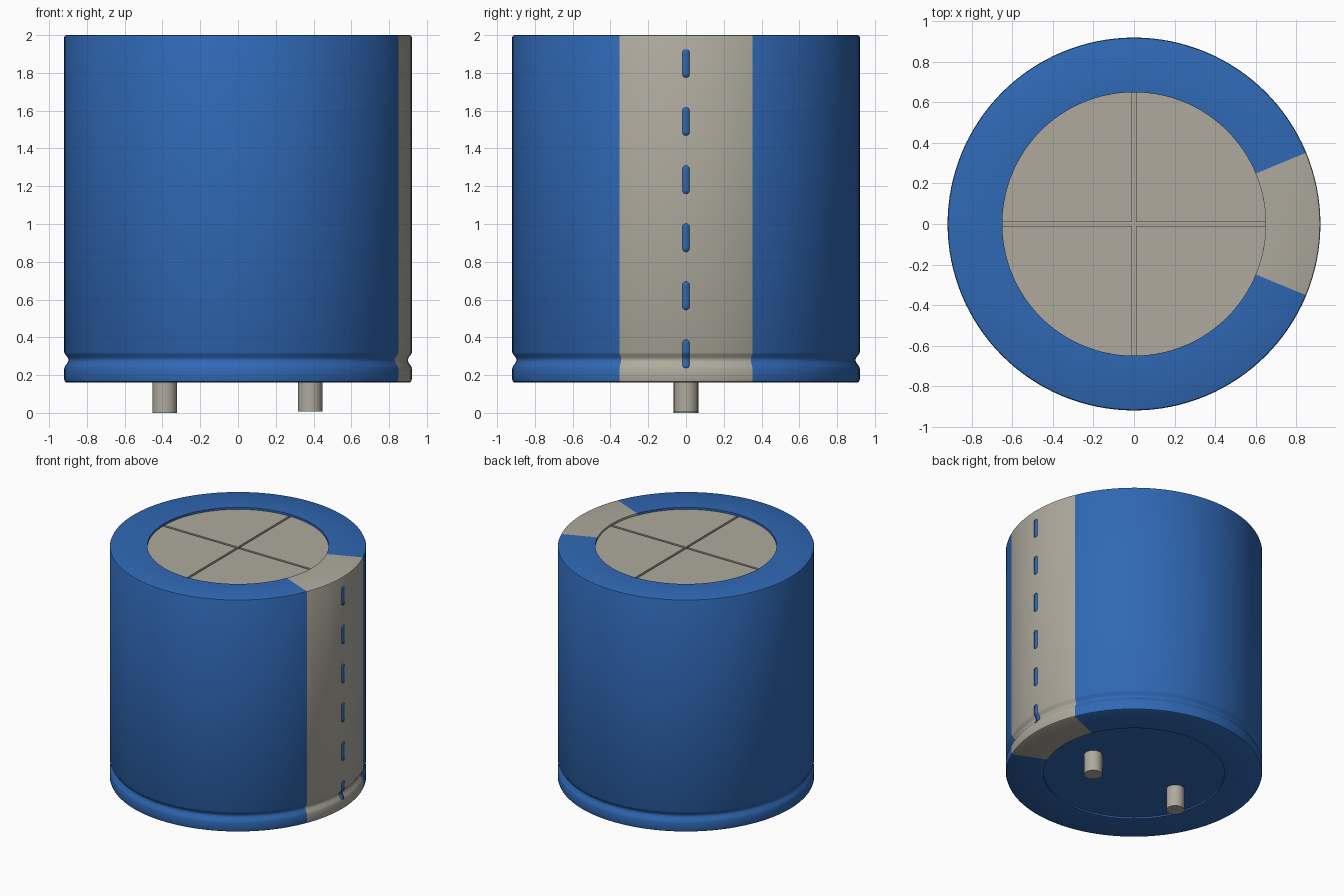
import bpy, bmesh
from math import sin, cos, pi, sqrt, radians

cube = bpy.data.objects.get("Cube")
if cube:
    bpy.data.objects.remove(cube)


def material(name, rgb):
    m = bpy.data.materials.new(name)
    m.use_nodes = True
    m.diffuse_color = (*rgb, 1)
    m.node_tree.nodes["Principled BSDF"].inputs["Base Color"].default_value = (*rgb, 1)
    return m


blue = material("sleeve blue", (0.029, 0.139, 0.462))
grey = material("warm grey", (0.425, 0.402, 0.338))

R, INNER, BASE, TOP = 0.92, 0.65, 0.16, 2.0
SEGMENTS = 128
STRIPE = radians(22.5)


def finish(name, bm, mats, smooth=True):
    bmesh.ops.recalc_face_normals(bm, faces=bm.faces)
    mesh = bpy.data.meshes.new(name)
    bm.to_mesh(mesh)
    bm.free()
    for m in mats:
        mesh.materials.append(m)
    ob = bpy.data.objects.new(name, mesh)
    bpy.context.collection.objects.link(ob)
    if smooth:
        bpy.ops.object.select_all(action='DESELECT')
        ob.select_set(True)
        bpy.context.view_layer.objects.active = ob
        bpy.ops.object.shade_smooth_by_angle(angle=radians(35))
    return ob


def cylinder(name, radius, z0, z1, x, mat, sides):
    bm = bmesh.new()
    bmesh.ops.create_cone(bm, cap_ends=True, segments=sides, radius1=radius,
                          radius2=radius, depth=z1 - z0)
    bmesh.ops.translate(bm, verts=bm.verts, vec=(x, 0, (z0 + z1) / 2))
    return finish(name, bm, [mat])


# Sleeve: outer wall with crimped groove, rolled edges and inward lips
wall = [(R - 0.014, BASE), (R - 0.004, BASE + 0.005), (R, BASE + 0.016),
        (R, 0.235), (R - 0.006, 0.25), (R - 0.019, 0.267), (R - 0.023, 0.28),
        (R - 0.019, 0.293), (R - 0.006, 0.308), (R, 0.32),
        (R, TOP - 0.01), (R - 0.003, TOP - 0.003), (R - 0.01, TOP)]
profile = [(INNER, BASE + 0.03), (INNER, BASE)] + wall + [(INNER, TOP), (INNER, TOP - 0.05)]

bm = bmesh.new()
rings = []
for i in range(SEGMENTS):
    a = 2 * pi * i / SEGMENTS
    rings.append([bm.verts.new((r * cos(a), r * sin(a), z)) for r, z in profile])
for i, ring in enumerate(rings):
    after = rings[(i + 1) % SEGMENTS]
    middle = (i + 0.5) * 2 * pi / SEGMENTS
    for j in range(len(profile) - 1):
        f = bm.faces.new((ring[j], after[j], after[j + 1], ring[j + 1]))
        f.material_index = int(min(middle, 2 * pi - middle) < STRIPE)
finish("sleeve", bm, [blue, grey])

# Recessed end plates
cylinder("bottom_plate", INNER, BASE + 0.012, BASE + 0.03, 0, blue, SEGMENTS)
cylinder("vent_floor", INNER, TOP - 0.05, TOP - 0.035, 0, grey, SEGMENTS)

# Four raised quarters leave a cross-shaped vent groove between them
gap = 0.009
bm = bmesh.new()
for q in range(4):
    start = gap / INNER
    arc = [start + (pi / 2 - 2 * start) * k / 32 for k in range(33)]
    outline = [(gap, gap)] + [(INNER * cos(a), INNER * sin(a)) for a in arc]
    c, s = cos(q * pi / 2), sin(q * pi / 2)
    face = bm.faces.new([bm.verts.new((x * c - y * s, x * s + y * c, TOP - 0.036))
                         for x, y in outline])
    new = bmesh.ops.extrude_face_region(bm, geom=[face])["geom"]
    bmesh.ops.translate(bm, vec=(0, 0, 0.02),
                        verts=[v for v in new if isinstance(v, bmesh.types.BMVert)])
finish("vent_quarters", bm, [grey], smooth=False)


# Polarity dashes: round-ended strips that follow the wall profile
def wall_radius(z):
    for (r0, z0), (r1, z1) in zip(wall, wall[1:]):
        if z0 <= z <= z1:
            return r0 + (r1 - r0) * (z - z0) / (z1 - z0)
    return R


HALF_W, HALF_H = 0.019, 0.075
for n in range(6):
    centre = 1.85 - n * 0.3075
    bm = bmesh.new()
    rows = []
    for k in range(33):
        t = -cos(pi * k / 32) * HALF_H
        over = max(0, abs(t) - (HALF_H - HALF_W))
        w = max(0.001, sqrt(max(0, HALF_W ** 2 - over ** 2)))
        x = wall_radius(centre + t) + 0.0015
        rows.append([bm.verts.new((x, side * w, centre + t)) for side in (-1, 1)])
    for a, b in zip(rows, rows[1:]):
        bm.faces.new((a[0], a[1], b[1], b[0]))
    dash = finish(f"polarity_dash_{n + 1}", bm, [blue])
    plate = dash.modifiers.new("thickness", 'SOLIDIFY')
    plate.thickness = 0.003
    plate.offset = -1

# Terminal pins
cylinder("pin_right", 0.065, 0.0, BASE + 0.02, -0.387, grey, 48)
cylinder("pin_left", 0.065, 0.008, BASE + 0.02, 0.382, grey, 48)
